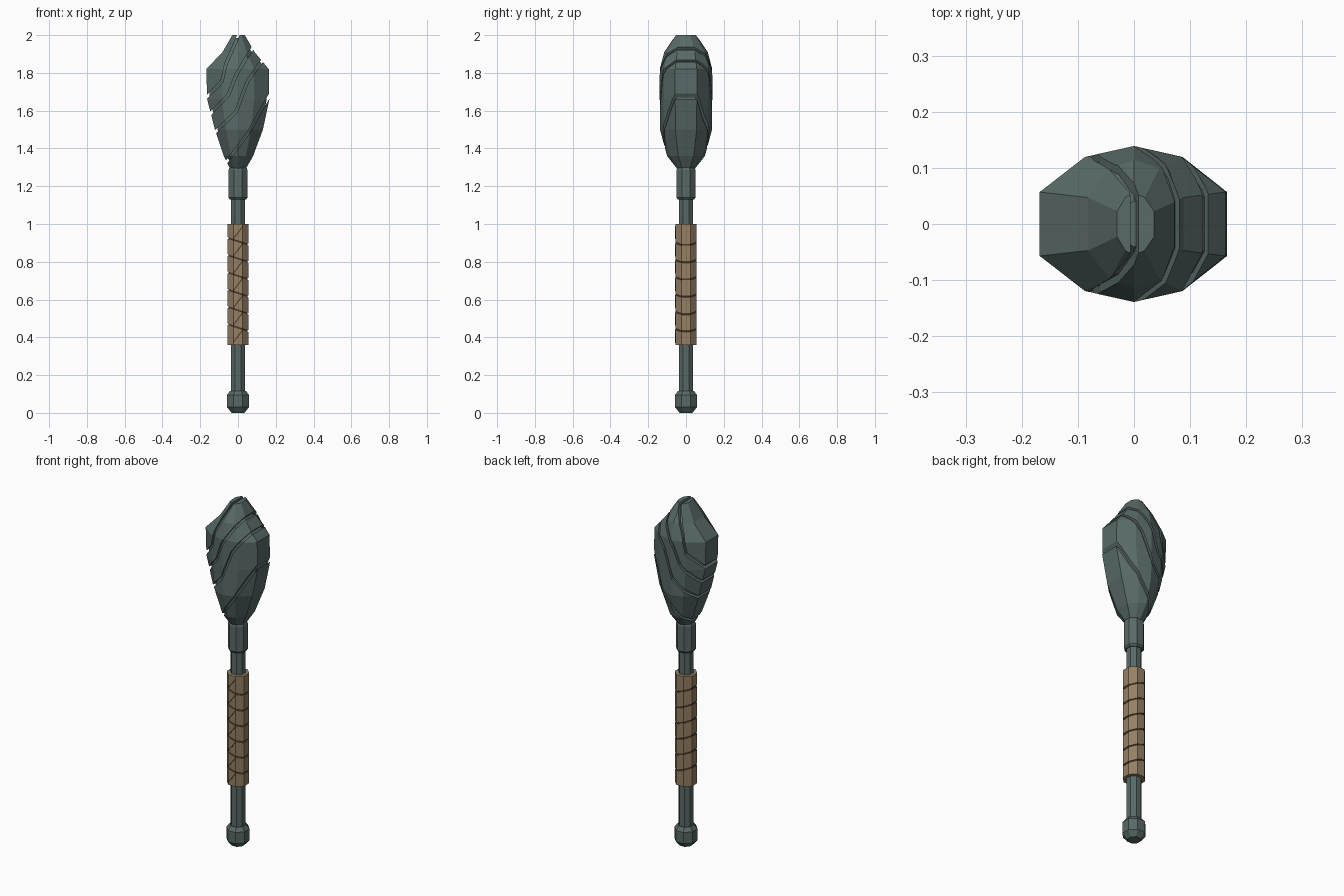
import bpy, bmesh, math
from mathutils import Vector

if "Cube" in bpy.data.objects:
    bpy.data.objects.remove(bpy.data.objects["Cube"])


def material(name, rgb):
    m = bpy.data.materials.new(name)
    m.diffuse_color = (*rgb, 1)
    m.use_nodes = True
    m.node_tree.nodes["Principled BSDF"].inputs["Base Color"].default_value = m.diffuse_color
    return m


STONE = material("grey green metal", (0.098, 0.144, 0.136))
LEATHER = material("tan leather", (0.305, 0.216, 0.127))
SEAM = material("dark brown seam", (0.07, 0.042, 0.023))


def loft(name, rings, mat):
    """Join rings of points into a closed solid."""
    bm = bmesh.new()
    loops = [[bm.verts.new(p) for p in ring] for ring in rings]
    n = len(loops[0])
    for a, b in zip(loops, loops[1:]):
        for i in range(n):
            j = (i + 1) % n
            bm.faces.new((a[i], a[j], b[j], b[i]))
    bm.faces.new(loops[0][::-1])
    bm.faces.new(loops[-1])
    bmesh.ops.recalc_face_normals(bm, faces=bm.faces)
    me = bpy.data.meshes.new(name)
    bm.to_mesh(me)
    bm.free()
    me.materials.append(mat)
    ob = bpy.data.objects.new(name, me)
    bpy.context.collection.objects.link(ob)
    return ob


def octagon(flat, z, tilt=0.0):
    """Octagon with flats on the axes; tilt drops it towards +x."""
    r = flat / math.cos(math.pi / 8)
    pts = []
    for i in range(8):
        a = math.pi / 8 + i * math.pi / 4
        pts.append((r * math.cos(a), r * math.sin(a), z - tilt * r * math.cos(a)))
    return pts


def turned(name, profile, mat):
    return loft(name, [octagon(r, z) for r, z in profile], mat)


# handle
turned("shaft", [(0.037, 0.08), (0.037, 1.2)], STONE)
turned("pommel", [(0.034, 0), (0.058, 0.03), (0.058, 0.095), (0.042, 0.117)], STONE)
turned("collar", [(0.043, 1.13), (0.05, 1.14), (0.05, 1.285), (0.042, 1.31)], STONE)

# grip: dark core showing between slanted leather bands
turned("grip_core", [(0.051, 0.362), (0.051, 0.998)], SEAM)
BOTTOM, TOP, COUNT, GAP, TILT = 0.36, 1.0, 7, 0.005, 0.33
step = (TOP - BOTTOM) / COUNT
for k in range(COUNT):
    z0, z1 = BOTTOM + k * step, BOTTOM + (k + 1) * step
    low = octagon(0.056, z0) if k == 0 else octagon(0.056, z0 + GAP, TILT)
    high = octagon(0.056, z1) if k == COUNT - 1 else octagon(0.056, z1 - GAP, TILT)
    loft(f"grip_band_{k}", [low, high], LEATHER)
    # crossing seam on the front
    zc = (z0 + z1) / 2
    h = 0.0045
    ends = [(-0.023, zc - 0.03), (0.023, zc + 0.03)]
    loft(f"cross_seam_{k}", [[(x, -0.0575, z - h), (x, -0.053, z - h),
                              (x, -0.053, z + h), (x, -0.0575, z + h)]
                             for x, z in ends], SEAM)


# head: faceted bulb, ten sided rings (z, left, right, half thickness)
HEAD = [(1.29, 0.04, 0.04, 0.045), (1.36, 0.075, 0.08, 0.1),
        (1.50, 0.122, 0.132, 0.138), (1.66, 0.163, 0.166, 0.139),
        (1.82, 0.168, 0.163, 0.139), (1.91, 0.082, 0.088, 0.115),
        (2.0, 0.03, 0.036, 0.055)]


def head_rings(inset):
    rings = []
    for z, l, r, t in HEAD:
        l, r, t = l - inset, r - inset, t - inset
        z = min(max(z, 1.29 + inset), 2.0 - inset)
        rings.append([(r, -0.41 * t, z), (r, 0.41 * t, z), (r * 0.52, 0.86 * t, z),
                      (0, t, z), (-l * 0.52, 0.86 * t, z), (-l, 0.41 * t, z),
                      (-l, -0.41 * t, z), (-l * 0.52, -0.86 * t, z), (0, -t, z),
                      (r * 0.52, -0.86 * t, z)])
    return rings


head = loft("head", head_rings(0), STONE)
core = loft("head_core", head_rings(0.014), STONE)
core.hide_render = True
core.hide_viewport = True

# slanted grooves running through the head, seen from the front (x, z)
GROOVES = [
    [(-0.25, 1.585), (-0.085, 1.755), (-0.065, 1.845), (-0.005, 1.98), (0.03, 2.1)],
    [(-0.25, 1.475), (-0.05, 1.685), (-0.01, 1.79), (0.045, 1.88), (0.14, 2.03)],
    [(-0.25, 1.36), (-0.01, 1.595), (0.05, 1.755), (0.11, 1.84), (0.2, 1.96)],
    [(-0.2, 1.18), (-0.055, 1.335), (0.06, 1.49), (0.12, 1.60), (0.25, 1.82)],
]
for k, path in enumerate(GROOVES):
    rings = []
    for x, z in path:
        d = 0.0055
        rings.append([(x - d, -0.3, z + d), (x + d, -0.3, z - d),
                      (x + d, 0.3, z - d), (x - d, 0.3, z + d)])
    cutter = loft(f"groove_cutter_{k}", rings, STONE)
    cutter.hide_render = True
    cutter.hide_viewport = True
    m = head.modifiers.new(f"groove_{k}", "BOOLEAN")
    m.operation, m.solver, m.object = "DIFFERENCE", "EXACT", cutter
m = head.modifiers.new("fill", "BOOLEAN")
m.operation, m.solver, m.object = "UNION", "EXACT", core

# bake the head and drop the helpers
dg = bpy.context.evaluated_depsgraph_get()
baked = bpy.data.meshes.new_from_object(head.evaluated_get(dg))
head.modifiers.clear()
head.data = baked
for ob in list(bpy.data.objects):
    if ob.hide_render:
        bpy.data.objects.remove(ob)
